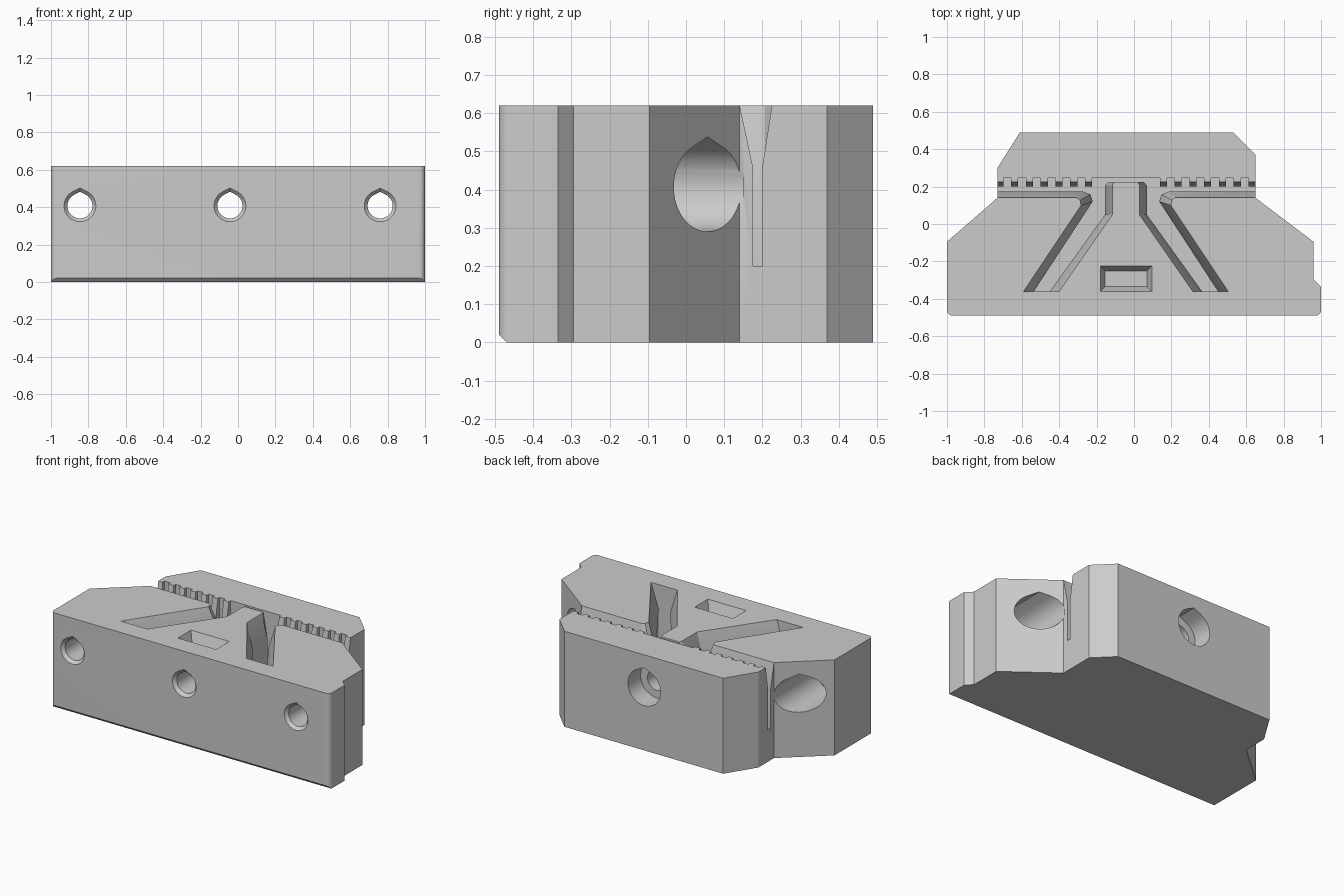
import bpy, bmesh, math

old = bpy.data.objects.get("Cube")
if old:
    bpy.data.objects.remove(old, do_unlink=True)

HEIGHT = 0.62
MID = -0.043          # centre line of the belt cavity
HOLE_Z = 0.407

grey = bpy.data.materials.new("plain grey")
grey.use_nodes = True
grey.diffuse_color = (0.6, 0.6, 0.6, 1)
grey.node_tree.nodes["Principled BSDF"].inputs["Base Color"].default_value = (0.6, 0.6, 0.6, 1)


def loft(name, rings):
    """Closed solid through rings of 3D points with equal counts."""
    bm = bmesh.new()
    rows = [[bm.verts.new(p) for p in ring] for ring in rings]
    for a, b in zip(rows, rows[1:]):
        for i in range(len(a)):
            j = (i + 1) % len(a)
            bm.faces.new((a[i], a[j], b[j], b[i]))
    bm.faces.new(rows[0])
    bm.faces.new(rows[-1])
    bmesh.ops.recalc_face_normals(bm, faces=bm.faces)
    mesh = bpy.data.meshes.new(name)
    bm.to_mesh(mesh)
    bm.free()
    mesh.materials.append(grey)
    obj = bpy.data.objects.new(name, mesh)
    bpy.context.collection.objects.link(obj)
    return obj


def flat(points, z):
    return [(x, y, z) for x, y in points]


def cut(target, cutter):
    cutter.hide_render = True
    mod = target.modifiers.new("cut", 'BOOLEAN')
    mod.operation = 'DIFFERENCE'
    mod.solver = 'EXACT'
    mod.object = cutter
    bpy.context.view_layer.objects.active = target
    bpy.ops.object.modifier_apply(modifier=mod.name)
    bpy.data.objects.remove(cutter, do_unlink=True)


def corner(cx, cy, r, start):
    return [(cx + r * math.cos(math.radians(start + a)),
             cy + r * math.sin(math.radians(start + a))) for a in range(0, 91, 15)]


# Body outline with rounded front corners
outline = corner(-0.97, -0.46, 0.03, 180) + corner(0.97, -0.46, 0.03, 270)
outline += [(1, -0.335), (0.96, -0.295), (0.96, -0.095), (0.65, 0.14), (0.65, 0.37),
            (0.53, 0.49), (-0.61, 0.49), (-0.73, 0.3), (-0.73, 0.14), (-1, -0.095)]
body = loft("clamp_body", [flat(outline, 0), flat(outline, HEIGHT)])

# Chamfer along the lower front edge
wedge = [(-0.52, -0.03), (-0.44, -0.03), (-0.52, 0.05)]
cut(body, loft("chamfer_cutter", [[(x, y, z) for y, z in wedge] for x in (-1.1, 1.1)]))


# Belt cavity: toothed slot, two diagonal channels and the tongue between them
def cavity(t):
    """Outline at taper t: 1 is the wide mouth, 0 the narrow lower part."""
    def mix(low, top):
        return low + (top - low) * t
    tip = mix(0.2, 0.225)
    half = []
    for k in range(7):
        c = 0.2 + 0.079 * k
        half += [(c - 0.019, 0.245), (c - 0.019, tip)]
        if k < 6:
            half += [(c + 0.019, tip), (c + 0.019, 0.245)]
    wall = mix(0.175, 0.141)
    half += [(0.8, tip), (0.8, wall),
             (mix(0.235, 0.262), wall),
             (mix(0.19, 0.246), mix(0.158, 0.127)),
             (mix(0.178, 0.24), mix(0.12, 0.1)),
             (mix(0.492, 0.547), -0.36),
             (mix(0.407, 0.357), -0.36),
             (mix(0.112, 0.072), 0.05),
             (mix(0.112, 0.072), 0.205),
             (mix(0.095, 0.066), 0.225)]
    right = [(MID + u, y) for u, y in half]
    left = [(MID - u, y) for u, y in reversed(half)]
    return right + left


cut(body, loft("cavity_cutter", [flat(cavity(1), 0.7), flat(cavity(1), HEIGHT),
                                 flat(cavity(0), 0.46), flat(cavity(0), 0.2)]))


# Shallow tapered pocket in the top
def rect(inset):
    x0, x1, y0, y1 = -0.18 + inset, 0.095 - inset, -0.36 + inset, -0.225 - inset
    return [(x0, y0), (x1, y0), (x1, y1), (x0, y1)]


cut(body, loft("pocket_cutter", [flat(rect(0), 0.7), flat(rect(0), HEIGHT),
                                 flat(rect(0.025), HEIGHT - 0.07)]))


# Teardrop bolt holes with a countersunk front and a wide rear bore
def teardrop(x, y, r):
    angles = [math.radians(117 + 306 * i / 40) for i in range(41)]
    ring = [(x + r * math.cos(a), y, HOLE_Z + r * math.sin(a)) for a in angles]
    return ring + [(x, y, HOLE_Z + 1.12 * r)]


for x, step, end in ((-0.845, -0.3, 0.15), (MID, 0.36, 0.6), (0.76, -0.3, 0.15)):
    stations = [(-0.52, 0.085), (-0.49, 0.085), (-0.47, 0.067),
                (step, 0.067), (step, 0.117), (end, 0.117)]
    cut(body, loft("hole_cutter", [teardrop(x, y, r) for y, r in stations]))

# Smooth the round parts, keep the edges crisp
bpy.ops.object.select_all(action='DESELECT')
body.select_set(True)
bpy.context.view_layer.objects.active = body
bpy.ops.object.shade_smooth_by_angle(angle=math.radians(25))
